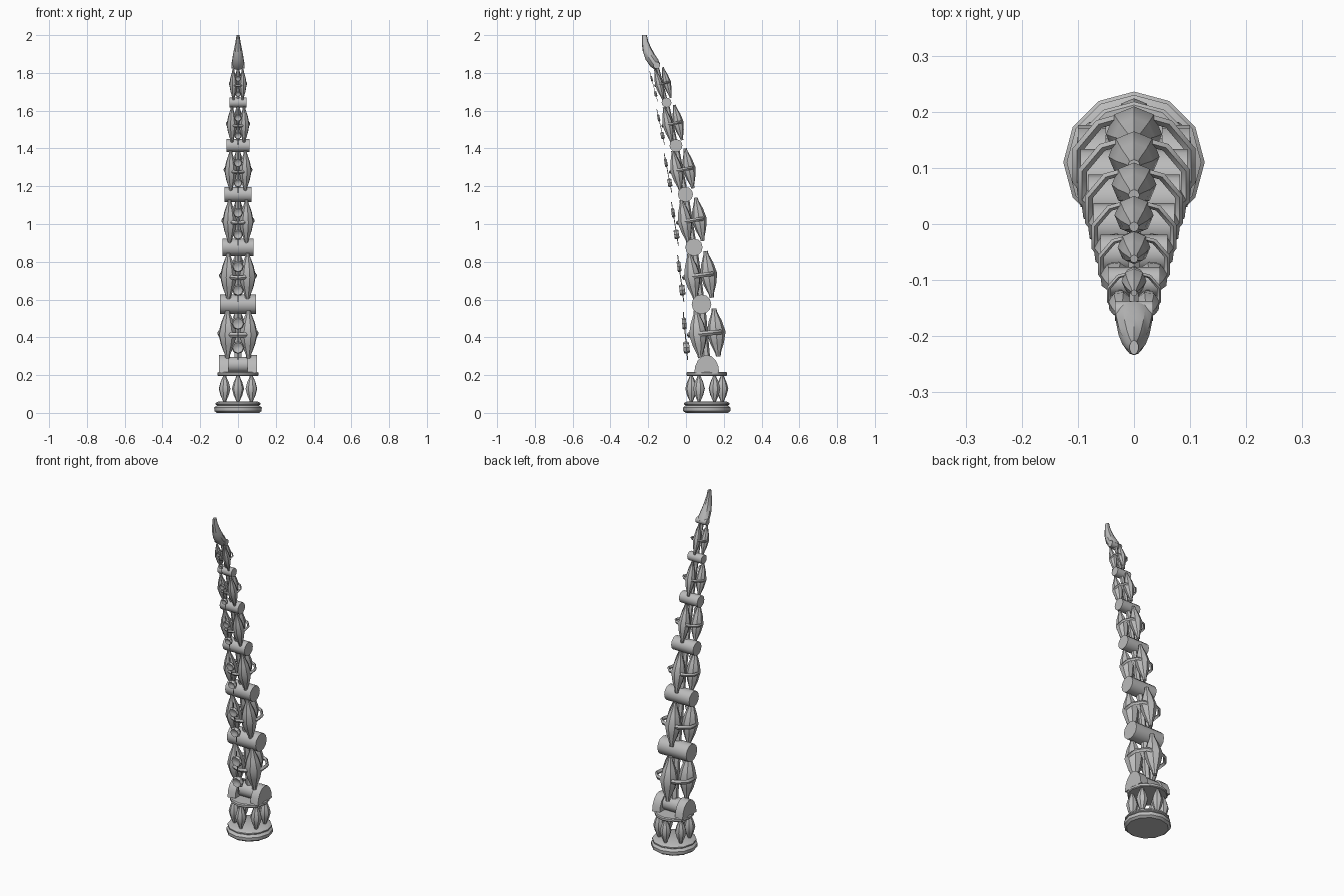
import bpy, bmesh, math
from mathutils import Matrix, Vector

if "Cube" in bpy.data.objects:
    bpy.data.objects.remove(bpy.data.objects["Cube"], do_unlink=True)

grey = bpy.data.materials.new("plain grey")
grey.use_nodes = True
grey.diffuse_color = (0.5, 0.5, 0.5, 1)
grey.node_tree.nodes["Principled BSDF"].inputs["Base Color"].default_value = (0.5, 0.5, 0.5, 1)


def loft(name, rings, matrix=Matrix(), closed=False):
    """Skin a list of equal-sized point rings; cap the ends unless closed."""
    bm = bmesh.new()
    loops = [[bm.verts.new(matrix @ Vector(p)) for p in ring] for ring in rings]
    n = len(loops[0])
    pairs = list(zip(loops, loops[1:]))
    if closed:
        pairs.append((loops[-1], loops[0]))
    else:
        bm.faces.new(loops[0])
        bm.faces.new(loops[-1])
    for a, b in pairs:
        for i in range(n):
            j = (i + 1) % n
            bm.faces.new((a[i], a[j], b[j], b[i]))
    bmesh.ops.recalc_face_normals(bm, faces=bm.faces)
    mesh = bpy.data.meshes.new(name)
    bm.to_mesh(mesh)
    bm.free()
    mesh.materials.append(grey)
    obj = bpy.data.objects.new(name, mesh)
    bpy.context.collection.objects.link(obj)
    return obj


def circle(rx, ry, z, n):
    return [(rx * math.sin(k * math.tau / n), ry * math.cos(k * math.tau / n), z) for k in range(n)]


def lathe(name, profile, n, matrix=Matrix(), closed=False):
    return loft(name, [circle(r, r, z, n) for r, z in profile], matrix, closed)


def spindle(name, radius, half, matrix):
    shape = [(0.25, -1), (0.3, -0.85), (0.72, -0.45), (1, 0), (0.72, 0.45), (0.3, 0.85), (0.25, 1)]
    lathe(name, [(r * radius, z * half) for r, z in shape], 8, matrix)


def drum(name, y, z, radius, half, x=0):
    """Cylinder lying along x."""
    m = Matrix.Translation((x, y, z)) @ Matrix.Rotation(math.pi / 2, 4, 'Y')
    lathe(name, [(radius, -half), (radius, half)], 12, m)


# Round base with six balusters and a top plate
BASE = Matrix.Translation((0, 0.11, 0))
lathe("base_disc", [(0.112, 0), (0.125, 0.01), (0.126, 0.028), (0.112, 0.04)], 12, BASE)
lathe("base_rim", [(0.105, 0.036), (0.12, 0.045), (0.12, 0.052), (0.105, 0.06)], 12, BASE)
lathe("top_plate", [(0.104, 0.196), (0.108, 0.2), (0.108, 0.212), (0.102, 0.217)], 12, BASE)
for k in range(6):
    spot = BASE @ Matrix.Rotation(k * math.tau / 6, 4, 'Z') @ Matrix.Translation((0, 0.082, 0.128))
    spindle("baluster_%d" % k, 0.032, 0.075, spot)

# Hinge on the base: two domed cheeks and a pin between them
for side, label in ((1, "left"), (-1, "right")):
    outline = [(0.11 + 0.066 * math.cos(k * math.pi / 8), 0.212 + 0.095 * math.sin(k * math.pi / 8))
               for k in range(9)]
    loft("hinge_cheek_" + label, [[(side * x, y, z) for y, z in outline] for x in (0.05, 0.1)])
drum("hinge_pin", 0.11, 0.255, 0.042, 0.05)

# Joints: (y, z, drum radius, drum half width); the segments sit between them
joints = [(0.11, 0.265, 0, 0), (0.082, 0.575, 0.052, 0.095), (0.042, 0.877, 0.046, 0.082),
          (-0.003, 1.157, 0.04, 0.072), (-0.053, 1.415, 0.034, 0.06),
          (-0.103, 1.643, 0.026, 0.046), (-0.155, 1.84, 0.018, 0.034)]
widths = [0.115, 0.105, 0.092, 0.08, 0.067, 0.051]

for i, (low, high, w) in enumerate(zip(joints, joints[1:], widths), 1):
    dy, dz = high[0] - low[0], high[1] - low[1]
    length, s = math.hypot(dy, dz), w / 0.115
    frame = (Matrix.Translation((0, (low[0] + high[0]) / 2, (low[1] + high[1]) / 2))
             @ Matrix.Rotation(math.atan2(-dy, dz), 4, 'X'))
    drum("joint_drum_%d" % i, high[0], high[1], high[2], high[3])

    # Three spindles, one at the back and two at the front
    for k in range(3):
        spot = frame @ Matrix.Rotation(k * math.tau / 3, 4, 'Z') @ Matrix.Translation((0, 0.064 * s, 0))
        spindle("spindle_%d_%d" % (i, k), 0.05 * s, length * 0.41, spot)

    # Central core and the belt around the spindles
    core = 0.02 * s
    lathe("core_%d" % i, [(core, -length / 2), (core, length / 2)], 6, frame)
    belt = frame @ Matrix.Translation((0, 0.008 * s, 0)) @ Matrix.Diagonal((1, 0.87, 1, 1))
    lathe("belt_%d" % i, [(w, 0), (w * 0.93, 0.013 * s), (w * 0.84, 0), (w * 0.93, -0.013 * s)],
          10, belt, closed=True)

    # Pair of front pads threaded on a thin tendon
    front = frame @ Matrix.Translation((0, -0.1 * s, 0))
    lathe("tendon_%d" % i, [(0.003 * s, -length * 0.42), (0.003 * s, length * 0.4)], 5, front)
    for z, thick in ((-0.21, 0.016), (0.2, 0.011)):
        t = thick * s
        pad = front @ Matrix.Translation((0, 0, z * length)) @ Matrix.Rotation(math.pi / 2, 4, 'X')
        lathe("pad_%d" % i, [(0.026 * s, -t), (0.034 * s, 0), (0.028 * s, t), (0.01 * s, t * 0.4)], 8, pad)

# Curved claw at the tip: (y, z, half width, half depth, lean)
claw = [(-0.15, 1.832, 0.033, 0.02, 50), (-0.168, 1.853, 0.034, 0.028, 45),
        (-0.19, 1.885, 0.029, 0.028, 32), (-0.207, 1.925, 0.022, 0.024, 18),
        (-0.217, 1.965, 0.014, 0.017, 6), (-0.22, 2.0, 0.008, 0.013, 0)]
rings = []
for y, z, hx, hy, lean in claw:
    m = Matrix.Translation((0, y, z)) @ Matrix.Rotation(math.radians(lean), 4, 'X')
    rings.append([m @ Vector(p) for p in circle(hx, hy, 0, 10)])
loft("claw", rings)

# Smooth shading with sharp edges kept
bpy.ops.object.select_all(action='DESELECT')
for obj in bpy.context.collection.objects:
    if obj.type == 'MESH' and obj.data.materials and obj.data.materials[0] == grey:
        obj.select_set(True)
        bpy.context.view_layer.objects.active = obj
bpy.ops.object.shade_smooth_by_angle(angle=math.radians(35))
